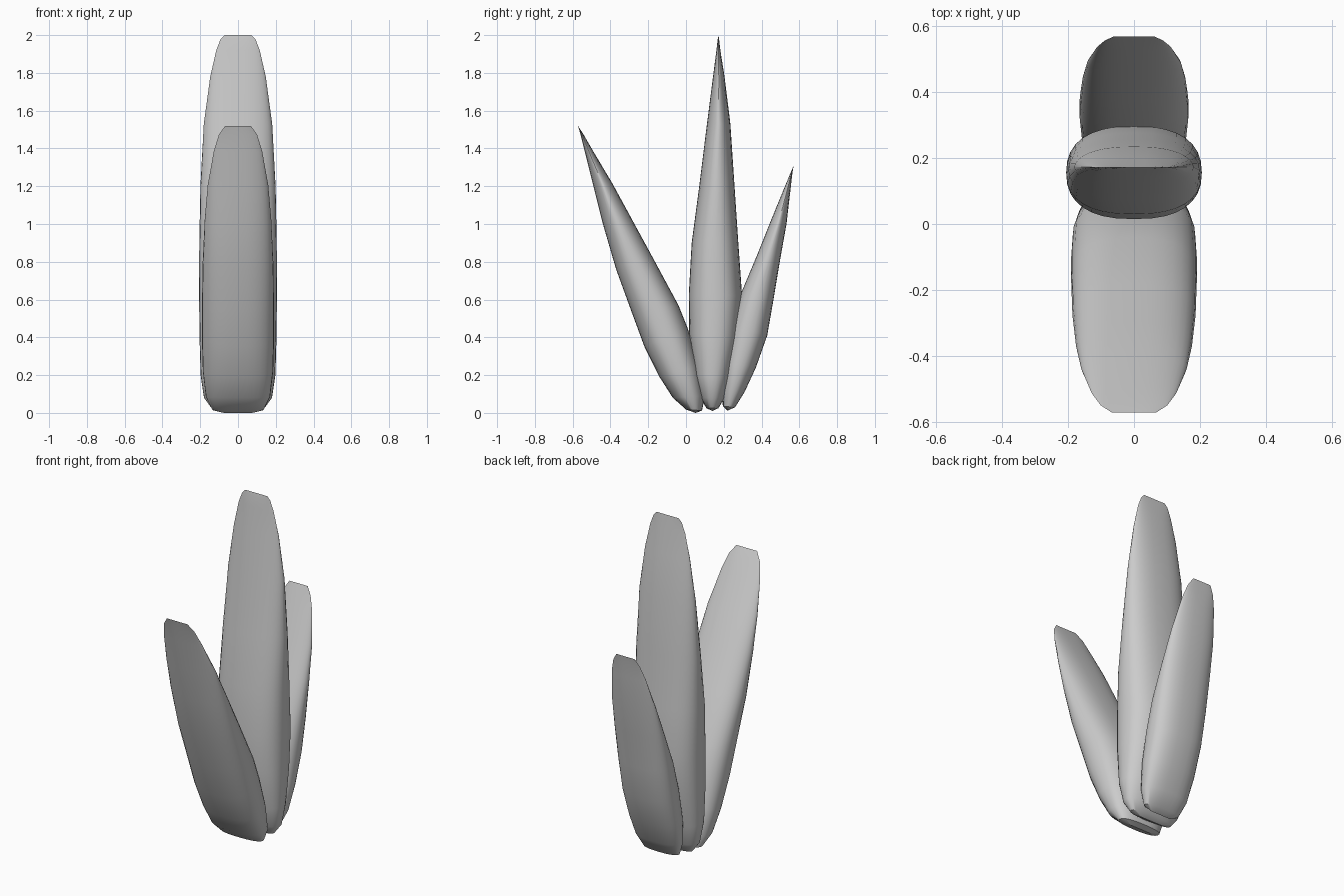
import bpy, bmesh, math

SIDES = 32


def lerp(a, b, t):
    return a + (b - a) * t


def leaf(name, rows):
    """Loft rounded sections; row = front y, front z, back y, back z, half width."""
    bm = bmesh.new()
    rings = []
    for i, (fy, fz, by, bz, w) in enumerate(rows):
        k = i / (len(rows) - 1)
        # section is a full rounded block low down, a sharp-edged lens near the tip
        power = lerp(0.42, 0.8, max(0, (k - 0.5) / 0.5))
        ring = []
        for s in range(SIDES):
            a = 2 * math.pi * s / SIDES
            c, d = math.cos(a), math.sin(a)
            x = math.copysign(abs(c) ** 0.8, c) * w if abs(c) > 1e-6 else 0
            u = abs(x) / w
            v = max(0, 1 - u ** 2.5) ** power
            t = 0.5 + 0.5 * math.copysign(v, d)
            ring.append(bm.verts.new((x, lerp(fy, by, t), lerp(fz, bz, t))))
        rings.append(ring)
    for r0, r1 in zip(rings, rings[1:]):
        for s in range(SIDES):
            n = (s + 1) % SIDES
            bm.faces.new((r0[s], r0[n], r1[n], r1[s]))
    # both ends collapse to an edge
    bmesh.ops.remove_doubles(bm, verts=bm.verts, dist=0.0005)
    bmesh.ops.recalc_face_normals(bm, faces=bm.faces)
    me = bpy.data.meshes.new(name)
    bm.to_mesh(me)
    bm.free()
    ob = bpy.data.objects.new(name, me)
    bpy.context.collection.objects.link(ob)
    bpy.ops.object.select_all(action='DESELECT')
    ob.select_set(True)
    bpy.context.view_layer.objects.active = ob
    bpy.ops.object.shade_smooth_by_angle(angle=math.radians(35))


# tall upright leaf in the middle
leaf("middle_leaf", [
    (0.14, 0.01, 0.14, 0.01, 0.075),
    (0.108, 0.025, 0.172, 0.025, 0.14),
    (0.075, 0.08, 0.205, 0.08, 0.18),
    (0.04, 0.20, 0.24, 0.20, 0.198),
    (0.017, 0.42, 0.28, 0.40, 0.204),
    (0.015, 0.63, 0.297, 0.62, 0.206),
    (0.03, 0.90, 0.277, 0.90, 0.205),
    (0.07, 1.20, 0.257, 1.20, 0.199),
    (0.111, 1.53, 0.235, 1.53, 0.181),
    (0.143, 1.78, 0.204, 1.78, 0.147),
    (0.161, 1.92, 0.182, 1.92, 0.115),
    (0.168, 1.98, 0.175, 1.98, 0.092),
    (0.172, 2.0, 0.172, 2.0, 0.072),
])

# leaf leaning to the front
leaf("front_leaf", [
    (0.05, 0.0, 0.05, 0.0, 0.075),
    (0.0, 0.018, 0.085, 0.012, 0.135),
    (-0.07, 0.08, 0.10, 0.09, 0.17),
    (-0.14, 0.19, 0.07, 0.25, 0.186),
    (-0.22, 0.35, 0.01, 0.445, 0.191),
    (-0.29, 0.54, -0.04, 0.57, 0.191),
    (-0.37, 0.76, -0.183, 0.835, 0.187),
    (-0.44, 1.0, -0.30, 1.05, 0.176),
    (-0.49, 1.20, -0.39, 1.215, 0.160),
    (-0.535, 1.38, -0.494, 1.39, 0.128),
    (-0.558, 1.472, -0.543, 1.475, 0.101),
    (-0.572, 1.52, -0.572, 1.52, 0.068),
])

# short leaf leaning to the back
leaf("back_leaf", [
    (0.22, 0.012, 0.22, 0.012, 0.065),
    (0.195, 0.035, 0.26, 0.03, 0.115),
    (0.19, 0.12, 0.31, 0.11, 0.147),
    (0.20, 0.27, 0.37, 0.24, 0.161),
    (0.235, 0.46, 0.43, 0.41, 0.166),
    (0.29, 0.63, 0.465, 0.61, 0.165),
    (0.374, 0.83, 0.50, 0.82, 0.157),
    (0.45, 1.02, 0.532, 1.0, 0.142),
    (0.522, 1.195, 0.553, 1.18, 0.112),
    (0.553, 1.27, 0.562, 1.26, 0.088),
    (0.57, 1.31, 0.57, 1.31, 0.06),
])
